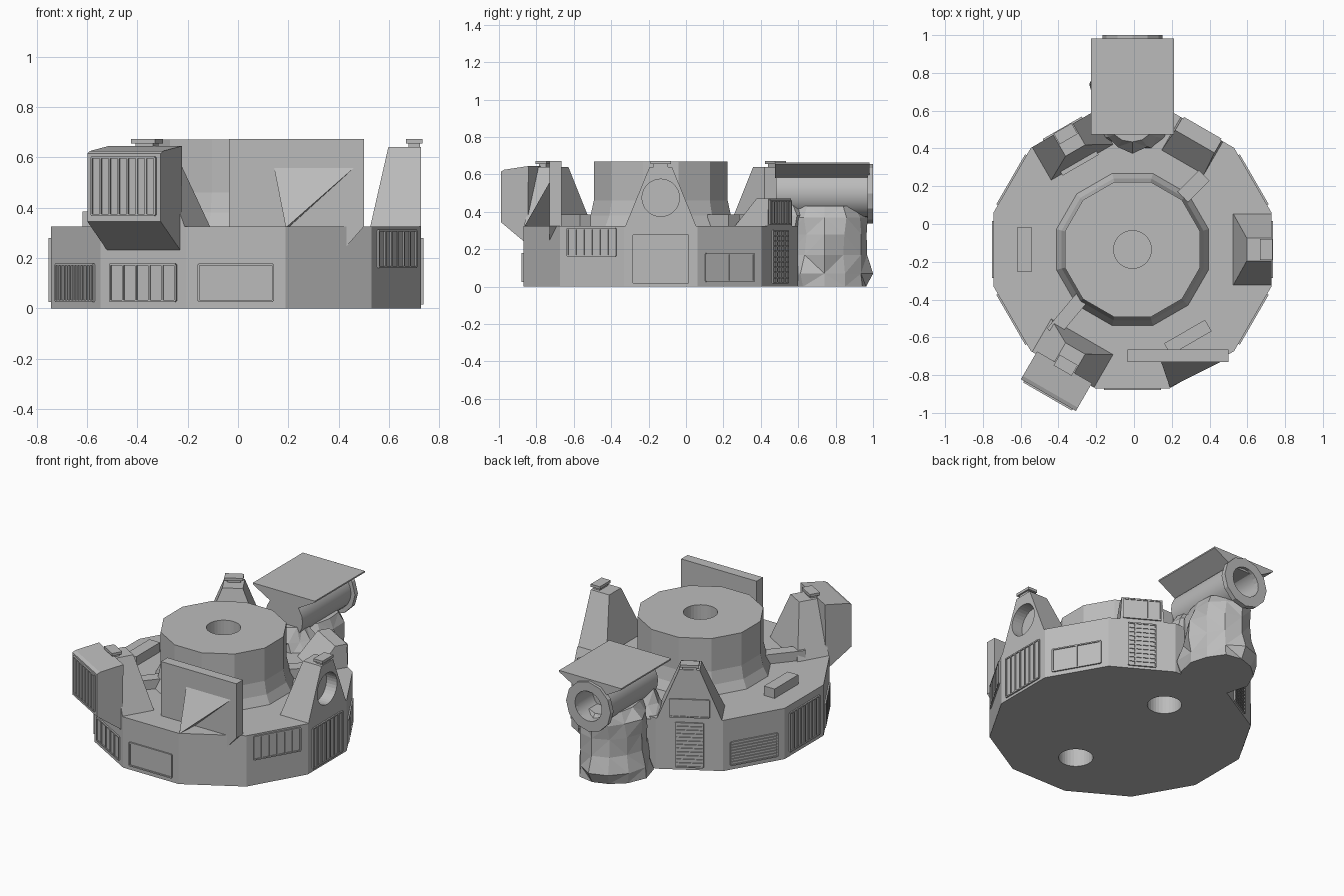
import bpy, bmesh, math, random
from mathutils import Matrix, Vector

if "Cube" in bpy.data.objects:
    bpy.data.objects.remove(bpy.data.objects["Cube"])
random.seed(4)

grey = bpy.data.materials.new("stone_grey")
grey.use_nodes = True
colour = (0.5, 0.5, 0.5, 1)
grey.diffuse_color = colour
grey.node_tree.nodes["Principled BSDF"].inputs["Base Color"].default_value = colour

CX, CY, AP, DECK = -0.008, -0.135, 0.735, 0.325   # centre, apothem, deck height
HOME = Matrix.Translation((CX, CY, 0))


def facing(degrees):
    """Frame whose x points outward through one side of the base."""
    return HOME @ Matrix.Rotation(math.radians(degrees), 4, 'Z')


def finish(name, bm, frame=None):
    bmesh.ops.recalc_face_normals(bm, faces=bm.faces)
    mesh = bpy.data.meshes.new(name)
    bm.to_mesh(mesh)
    bm.free()
    mesh.materials.append(grey)
    ob = bpy.data.objects.new(name, mesh)
    bpy.context.collection.objects.link(ob)
    if frame is not None:
        ob.matrix_world = frame
    return ob


def loft(name, rings, frame=None):
    bm = bmesh.new()
    loops = [[bm.verts.new(p) for p in ring] for ring in rings]
    n = len(loops[0])
    for a, b in zip(loops, loops[1:]):
        for i in range(n):
            j = (i + 1) % n
            bm.faces.new((a[i], a[j], b[j], b[i]))
    bm.faces.new(loops[0])
    bm.faces.new(loops[-1])
    return finish(name, bm, frame)


def hull(name, points, frame=None):
    bm = bmesh.new()
    for p in points:
        bm.verts.new(p)
    bmesh.ops.convex_hull(bm, input=bm.verts)
    return finish(name, bm, frame)


def box(name, lo, hi, frame=None):
    return hull(name, [(x, y, z) for x in (lo[0], hi[0])
                       for y in (lo[1], hi[1]) for z in (lo[2], hi[2])], frame)


def ngon(radius, z, n=12):
    """Ring with flat sides toward the axes."""
    turn = [2 * math.pi * (i + 0.5) / n for i in range(n)]
    return [(radius * math.cos(t), radius * math.sin(t), z) for t in turn]


def rod(name, radius, start, end, axis, n=32):
    start, end = Vector(start), Vector(end)
    bm = bmesh.new()
    bmesh.ops.create_cone(bm, cap_ends=True, segments=n, radius1=radius,
                          radius2=radius, depth=(end - start).length)
    turn = {'X': Matrix.Rotation(math.pi / 2, 4, 'Y'),
            'Y': Matrix.Rotation(math.pi / 2, 4, 'X'), 'Z': Matrix()}[axis]
    bm.transform(Matrix.Translation((start + end) / 2) @ turn)
    return finish(name, bm)


def cut(ob, cutter):
    cutter.name = ob.name + "_cutter"
    cutter.hide_render = True
    mod = ob.modifiers.new("hole", 'BOOLEAN')
    mod.object, mod.operation, mod.solver = cutter, 'DIFFERENCE', 'EXACT'
    bpy.context.view_layer.update()
    bpy.context.view_layer.objects.active = ob
    bpy.ops.object.modifier_apply(modifier=mod.name)
    bpy.data.objects.remove(cutter)


def smooth(ob):
    bpy.ops.object.select_all(action='DESELECT')
    ob.select_set(True)
    bpy.context.view_layer.objects.active = ob
    bpy.ops.object.shade_smooth_by_angle(angle=math.radians(35))


# Twelve-sided base with two sockets underneath
R = 1 / math.cos(math.pi / 12)
base = loft("base", [ngon(AP * R, 0), ngon(AP * R, DECK)], HOME)
for y in (-0.4, 0.4):
    cut(base, rod("socket", 0.1, (CX, CY + y, -0.1), (CX, CY + y, 0.2), 'Z'))

# Flared central drum with a round socket in the top
drum = loft("central_drum", [ngon(r * R, z) for r, z in
            ((0.405, 0.32), (0.375, 0.38), (0.358, 0.46), (0.358, 0.67))], HOME)
cut(drum, rod("socket", 0.1, (CX, CY, 0.48), (CX, CY, 0.8), 'Z'))

# Tapered buttresses with caps
for name, angle in (("left", 0), ("back_right", 120), ("front_right", 240)):
    f = facing(angle)
    tower = hull(name + "_buttress",
                 [(r, s * w, z) for s in (-1, 1) for r, w, z in
                  ((0.53, 0.195, 0.31), (AP, 0.195, 0.31),
                   (0.605, 0.06, 0.64), (AP, 0.06, 0.64))], f)
    box(name + "_cap_neck", (0.685, -0.04, 0.63), (0.73, 0.04, 0.66), f)
    box(name + "_cap", (0.675, -0.055, 0.655), (0.74, 0.055, 0.672), f)
    if angle == 0:
        cut(tower, rod("porthole", 0.1, (CX + 0.66, CY, 0.475),
                       (CX + 0.9, CY, 0.475), 'X'))

# Low buttress at the back left
hull("low_buttress", [(r, s * w, z) for s in (-1, 1) for r, w, z in
     ((0.52, 0.13, 0.31), (AP, 0.13, 0.31), (0.66, 0.12, 0.47), (AP, 0.12, 0.47))],
     facing(60))


def panel(name, angle, half, z0, z1, cols=1, rows=1, r=AP):
    """Framed plate with raised bars on one side of the base."""
    f = facing(angle)
    box(name + "_plate", (r - 0.01, -half, z0), (r + 0.003, half, z1), f)
    t = 0.004
    for i in range(cols + 1):
        y = -half + 2 * half * i / cols
        box(name + "_bar", (r - 0.01, y - t, z0), (r + 0.009, y + t, z1), f)
    for i in range(rows + 1):
        z = z0 + (z1 - z0) * i / rows
        box(name + "_rail", (r - 0.01, -half, z - t), (r + 0.009, half, z + t), f)


panel("front_panel", 270, 0.148, 0.03, 0.175)
panel("front_right_window", 240, 0.15, 0.03, 0.175, 5)
panel("right_front_grille", 210, 0.15, 0.03, 0.175, 12)
panel("right_grille", 180, 0.148, 0.03, 0.275, 8)
panel("back_right_slats", 150, 0.148, 0.03, 0.175, 1, 8)
panel("back_right_door", 120, 0.08, 0.02, 0.3, 1, 12)
panel("buttress_vent", 120, 0.115, 0.34, 0.45, 4)
panel("back_left_door", 60, 0.08, 0.02, 0.3, 4, 10)
panel("low_buttress_grille", 60, 0.11, 0.335, 0.46, 6)
panel("left_back_window", 30, 0.148, 0.03, 0.175, 2)
panel("left_grille", 0, 0.148, 0.02, 0.275, 7)
panel("left_front_window", 330, 0.148, 0.165, 0.31, 6)

# Overhanging instrument cabin
f = facing(240)
hull("cabin", [(r, s * 0.168, z) for s in (-1, 1) for r, z in
     ((0.725, 0.225), (0.89, 0.345), (0.89, 0.615), (0.87, 0.625), (0.72, 0.645))], f)
panel("cabin_grille", 240, 0.145, 0.37, 0.6, 7, 1, 0.89)

# Upright screen with a wedge leaning on its front
screen = [(-0.035, 0.3), (0.43, 0.245), (0.5, DECK), (0.5, 0.672), (-0.035, 0.672)]
hull("screen", [(x, y, z) for x, z in screen for y in (-0.73, -0.665)])
hull("screen_wedge", [(0.14, -0.72, 0.575), (0.48, -0.72, 0.575),
                      (0.19, -0.865, 0.32), (0.2, -0.72, 0.32)])

# Small lockers lying on the deck
for x, y, turn, length, width in ((-0.58, -0.135, 90, 0.24, 0.075), (0.315, 0.2, 45, 0.16, 0.08),
                                  (-0.355, -0.485, 50, 0.24, 0.075), (0.285, -0.6, 30, 0.25, 0.07),
                                  (-0.305, 0.35, 30, 0.22, 0.09)):
    place = Matrix.Translation((x, y, DECK)) @ Matrix.Rotation(math.radians(turn), 4, 'Z')
    box("locker", (-length / 2, -width / 2, -0.01), (length / 2, width / 2, 0.06), place)


# Rough rock carrying the scope
def rock(name, cx, cy, layers, rough, n=12):
    rings = []
    for rx, ry, z in layers:
        ring = []
        for i in range(n):
            a = 2 * math.pi * i / n
            k = 1 + random.uniform(-rough, rough * 0.4)
            ring.append((cx + rx * k * math.cos(a), cy + ry * k * math.sin(a), z))
        rings.append(ring)
    ob = loft(name, rings)
    bm = bmesh.new()
    bm.from_mesh(ob.data)
    bmesh.ops.triangulate(bm, faces=bm.faces)
    bm.to_mesh(ob.data)
    bm.free()


rock("rock_pillar", CX, 0.74, [(0.22, 0.25, 0), (0.22, 0.25, 0.07), (0.21, 0.23, 0.17),
     (0.2, 0.22, 0.28), (0.19, 0.24, 0.37), (0.15, 0.2, 0.43)], 0.14)
rock("rock_ledge", CX, 0.52, [(0.2, 0.13, 0.31), (0.17, 0.14, 0.38), (0.12, 0.1, 0.46)], 0.16)

# Scope tube with a recessed end ring and a flat canopy
scope = rod("scope_tube", 0.13, (CX, 0.48, 0.5), (CX, 0.98, 0.5), 'Y', 20)
ring = rod("scope_ring", 0.158, (CX, 0.97, 0.497), (CX, 1.0, 0.497), 'Y', 12)
for part in (scope, ring):
    cut(part, rod("bore", 0.095, (CX, 0.82, 0.5), (CX, 1.1, 0.5), 'Y', 20))
smooth(scope)
hull("canopy", [(CX + s * w, y, z) for s in (-1, 1) for y in (0.475, 0.982)
                for w, z in ((0.22, 0.664), (0.22, 0.655), (0.09, 0.58))])
